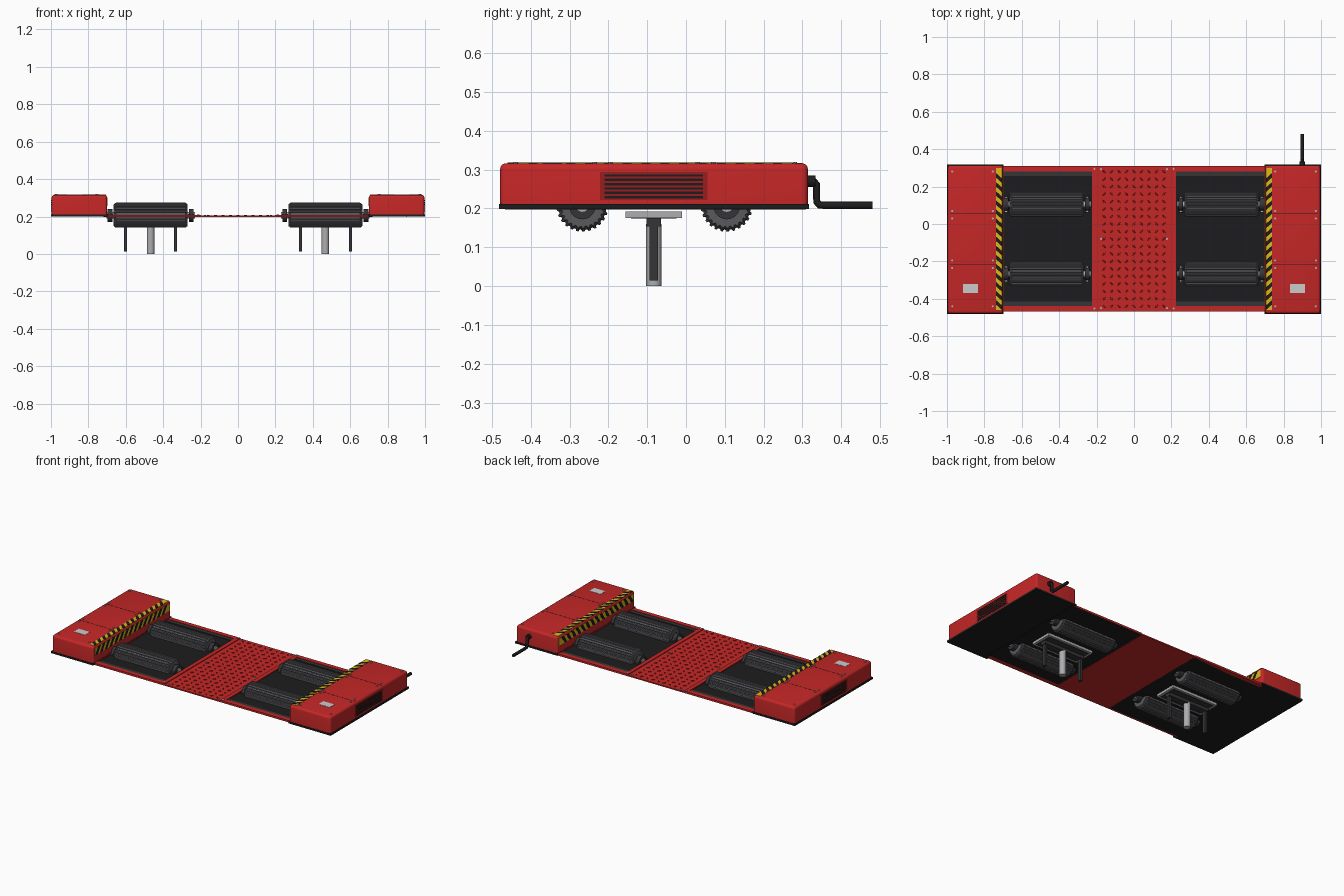
import bpy, bmesh
from math import pi, sin, cos
from mathutils import Vector, Matrix

if "Cube" in bpy.data.objects:
    bpy.data.objects.remove(bpy.data.objects["Cube"])


def mat(name, r, g, b):
    m = bpy.data.materials.new(name)
    m.diffuse_color = (r, g, b, 1)
    m.use_nodes = True
    m.node_tree.nodes["Principled BSDF"].inputs["Base Color"].default_value = m.diffuse_color
    return m


RED = mat("red_paint", 0.56, 0.02, 0.02)
DARKRED = mat("dark_red", 0.33, 0.012, 0.012)
BLACK = mat("black", 0.012, 0.012, 0.013)
DARK = mat("dark_steel", 0.035, 0.036, 0.04)
ROLL = mat("roller_grey", 0.10, 0.10, 0.11)
STEEL = mat("steel", 0.42, 0.42, 0.44)
YELLOW = mat("yellow", 0.75, 0.48, 0.01)
WHITE = mat("label_grey", 0.6, 0.6, 0.6)


def finish(name, bm, m, smooth=False):
    bmesh.ops.recalc_face_normals(bm, faces=bm.faces)
    me = bpy.data.meshes.new(name)
    bm.to_mesh(me)
    bm.free()
    me.materials.append(m)
    ob = bpy.data.objects.new(name, me)
    bpy.context.collection.objects.link(ob)
    if smooth:
        bpy.ops.object.select_all(action='DESELECT')
        bpy.context.view_layer.objects.active = ob
        ob.select_set(True)
        bpy.ops.object.shade_smooth_by_angle(angle=0.6)
    return ob


def add_box(bm, x, y, z):
    """Box from three (low, high) ranges."""
    c = Vector([(a[0] + a[1]) / 2 for a in (x, y, z)])
    s = [abs(a[1] - a[0]) for a in (x, y, z)]
    return bmesh.ops.create_cube(bm, size=1, matrix=Matrix.Translation(c) @ Matrix.Diagonal((*s, 1)))['verts']


def box(name, x, y, z, m):
    bm = bmesh.new()
    add_box(bm, x, y, z)
    return finish(name, bm, m)


def add_cyl(bm, c, r, h, axis='z', seg=24):
    rot = {'z': Matrix(), 'x': Matrix.Rotation(pi / 2, 4, 'Y'), 'y': Matrix.Rotation(pi / 2, 4, 'X')}[axis]
    bmesh.ops.create_cone(bm, cap_ends=True, segments=seg, radius1=r, radius2=r, depth=h,
                          matrix=Matrix.Translation(c) @ rot)


def cyl(name, c, r, h, m, axis='z', seg=24):
    bm = bmesh.new()
    add_cyl(bm, c, r, h, axis, seg)
    return finish(name, bm, m, True)


def bolts(name, points, r=0.006, h=0.006):
    bm = bmesh.new()
    for p in points:
        add_cyl(bm, p, r, h, seg=8)
    finish(name, bm, STEEL)


def ribbed_roller(name, cx, cy, cz, half, r, teeth=26):
    bm = bmesh.new()
    rings = []
    for dx, k in ((-half, 0.86), (-half + 0.012, 1), (half - 0.012, 1), (half, 0.86)):
        ring = []
        for i in range(teeth):
            for f, rr in ((0, r - 0.005), (0.35, r - 0.005), (0.5, r), (0.85, r)):
                a = 2 * pi * (i + f) / teeth
                ring.append(bm.verts.new((cx + dx, cy + rr * k * cos(a), cz + rr * k * sin(a))))
        rings.append(ring)
    n = len(rings[0])
    for a, b in zip(rings, rings[1:]):
        for i in range(n):
            bm.faces.new((a[i], a[(i + 1) % n], b[(i + 1) % n], b[i]))
    bm.faces.new(rings[0])
    bm.faces.new(rings[-1])
    finish(name, bm, ROLL)


def hazard(name, s, upright):
    """Yellow strip with slanted black bars on the cover top or its inner wall."""
    w = 0.046 if upright else 0.034
    y0, y1, pitch = -0.46, 0.30, 0.0485

    def pt(u, y, lift):
        return (s * (0.6995 - lift), y, 0.256 + u) if upright else (s * (0.705 + u), y, 0.316 + lift)
    for part, lift, m in (("base", 0.0015, YELLOW), ("bars", 0.0025, BLACK)):
        bm = bmesh.new()
        quads = [(y0, y1, 0)] if part == "base" else [
            (y0 + i * pitch, y0 + i * pitch + pitch / 2, 0.03) for i in range(15)]
        for a, b, sl in quads:
            v = []
            for t in (-0.001, lift):
                for u, y in ((0, a), (0, b), (w, b + sl), (w, a + sl)):
                    v.append(bm.verts.new(pt(u, y, t)))
            bm.faces.new(v[:4])
            bm.faces.new(v[4:])
            for i in range(4):
                j = (i + 1) % 4
                bm.faces.new((v[i], v[j], v[4 + j], v[4 + i]))
        finish(f"{name}_{part}", bm, m)


for s, side in ((-1, "left"), (1, "right")):
    X = lambda a, b: tuple(sorted((s * a, s * b)))
    # side cover with rounded upper edges, on a black plinth
    bm = bmesh.new()
    add_box(bm, X(0.70, 0.996), (-0.479, 0.314), (0.205, 0.316))
    edges = [e for e in bm.edges if max(v.co.z for v in e.verts) > 0.3]
    bmesh.ops.bevel(bm, geom=edges, offset=0.014, segments=4, profile=0.5, affect='EDGES')
    finish(side + "_cover", bm, RED, True)
    box(side + "_cover_plinth", X(0.699, 1.0), (-0.482, 0.317), (0.199, 0.211), BLACK)
    # panel seams, screws and label plate
    for i, y in enumerate((-0.215, 0.055)):
        box(f"{side}_cover_seam_{i}", X(0.712, 0.985), (y - 0.0015, y + 0.0015), (0.31, 0.3165), BLACK)
    bolts(side + "_cover_screws", [(s * x, y, 0.317) for x in (0.972, 0.755)
                                   for y in (-0.44, -0.235, -0.195, 0.03, 0.07, 0.28)])
    box(side + "_label_plate", X(0.835, 0.915), (-0.37, -0.32), (0.314, 0.3175), WHITE)
    hazard(side + "_hazard_top", s, False)
    hazard(side + "_hazard_wall", s, True)
    # side vent
    box(side + "_vent_panel", X(0.99, 0.998), (-0.222, 0.056), (0.222, 0.294), DARKRED)
    bm = bmesh.new()
    for i in range(6):
        z = 0.229 + i * 0.0112
        add_box(bm, X(0.99, 1.0), (-0.21, 0.044), (z - 0.003, z + 0.003))
    finish(side + "_vent_slats", bm, BLACK)

    # pit floor and surrounding frame
    box(side + "_pit_floor", X(0.20, 0.72), (-0.455, 0.305), (0.197, 0.202), BLACK)
    bm = bmesh.new()
    for y in ((-0.467, -0.439), (0.281, 0.309)):
        add_box(bm, X(0.199, 0.71), y, (0.197, 0.209))
    for x in ((0.199, 0.225), (0.698, 0.71)):
        add_box(bm, X(*x), (-0.44, 0.282), (0.1975, 0.2088))
    finish(side + "_pit_frame", bm, RED)
    bm = bmesh.new()
    for y in ((-0.439, -0.415), (0.257, 0.281)):
        add_box(bm, X(0.225, 0.70), y, (0.198, 0.2055))
    finish(side + "_pit_ledges", bm, DARK)
    bolts(side + "_frame_screws", [(s * 0.212, y, 0.209) for y in (-0.452, 0.295)])

    # ribbed rollers with shafts and bearing blocks
    for y, pos in ((-0.267, "front"), (0.105, "rear")):
        tag = f"{side}_{pos}"
        ribbed_roller(tag + "_roller", s * 0.467, y, 0.207, 0.198, 0.067)
        cyl(tag + "_shaft", (s * 0.467, y, 0.207), 0.017, 0.472, STEEL, 'x')
        bm = bmesh.new()
        for x in (0.25, 0.684):
            add_cyl(bm, (s * x, y, 0.206), 0.034, 0.026, 'x', 20)
            add_box(bm, X(x - 0.016, x + 0.016), (y - 0.043, y + 0.043), (0.198, 0.214))
        finish(tag + "_bearings", bm, DARK, True)
        bolts(tag + "_bearing_bolts", [(s * x, y + d, 0.215) for x in (0.25, 0.684) for d in (-0.038, 0.038)], 0.005)

    # lift plate, cross beam, ram and guide legs underneath
    box(side + "_lift_plate", X(0.302, 0.632), (-0.156, -0.01), (0.176, 0.192), STEEL)
    box(side + "_lift_underside", X(0.318, 0.616), (-0.142, -0.024), (0.174, 0.18), DARK)
    box(side + "_lift_beam", X(0.322, 0.612), (-0.102, -0.064), (0.154, 0.175), DARK)
    cyl(side + "_lift_ram", (s * 0.467, -0.083, 0.08), 0.02, 0.16, STEEL)
    for i, x in enumerate((0.333, 0.601)):
        box(f"{side}_guide_leg_{i}", X(x - 0.008, x + 0.008), (-0.094, -0.072), (0.014, 0.16), DARK)

# centre tread plate
box("centre_plate", (-0.198, 0.198), (-0.467, 0.309), (0.197, 0.205), RED)
bm = bmesh.new()
for i in range(9):
    for j in range(19):
        cx, cy = -0.16 + i * 0.04, -0.44 + j * 0.04
        turn = Matrix.Rotation(pi / 4 if (i + j) % 2 else -pi / 4, 4, 'Z')
        bmesh.ops.create_cone(bm, cap_ends=True, segments=4, radius1=1, radius2=0.7, depth=0.005,
                              matrix=Matrix.Translation((cx, cy, 0.2065)) @ turn @ Matrix.Diagonal((0.012, 0.005, 1, 1)))
finish("tread_lozenges", bm, RED)
bolts("centre_plate_screws", [(x, y, 0.206) for x in (-0.176, 0.176) for y in (-0.45, -0.079, 0.293)])

# cable gland and cable at the rear
cyl("cable_gland", (0.9, 0.322, 0.27), 0.015, 0.024, BLACK, 'y', 12)
cu = bpy.data.curves.new("cable", 'CURVE')
cu.dimensions = '3D'
cu.bevel_depth = 0.0095
cu.bevel_resolution = 2
cu.use_fill_caps = True
sp = cu.splines.new('POLY')
path = [(0.31, 0.27), (0.33, 0.269), (0.336, 0.262), (0.337, 0.217), (0.344, 0.209), (0.36, 0.208), (0.48, 0.208)]
sp.points.add(len(path) - 1)
for p, (y, z) in zip(sp.points, path):
    p.co = (0.9, y, z, 1)
cu.materials.append(BLACK)
bpy.context.collection.objects.link(bpy.data.objects.new("cable", cu))
